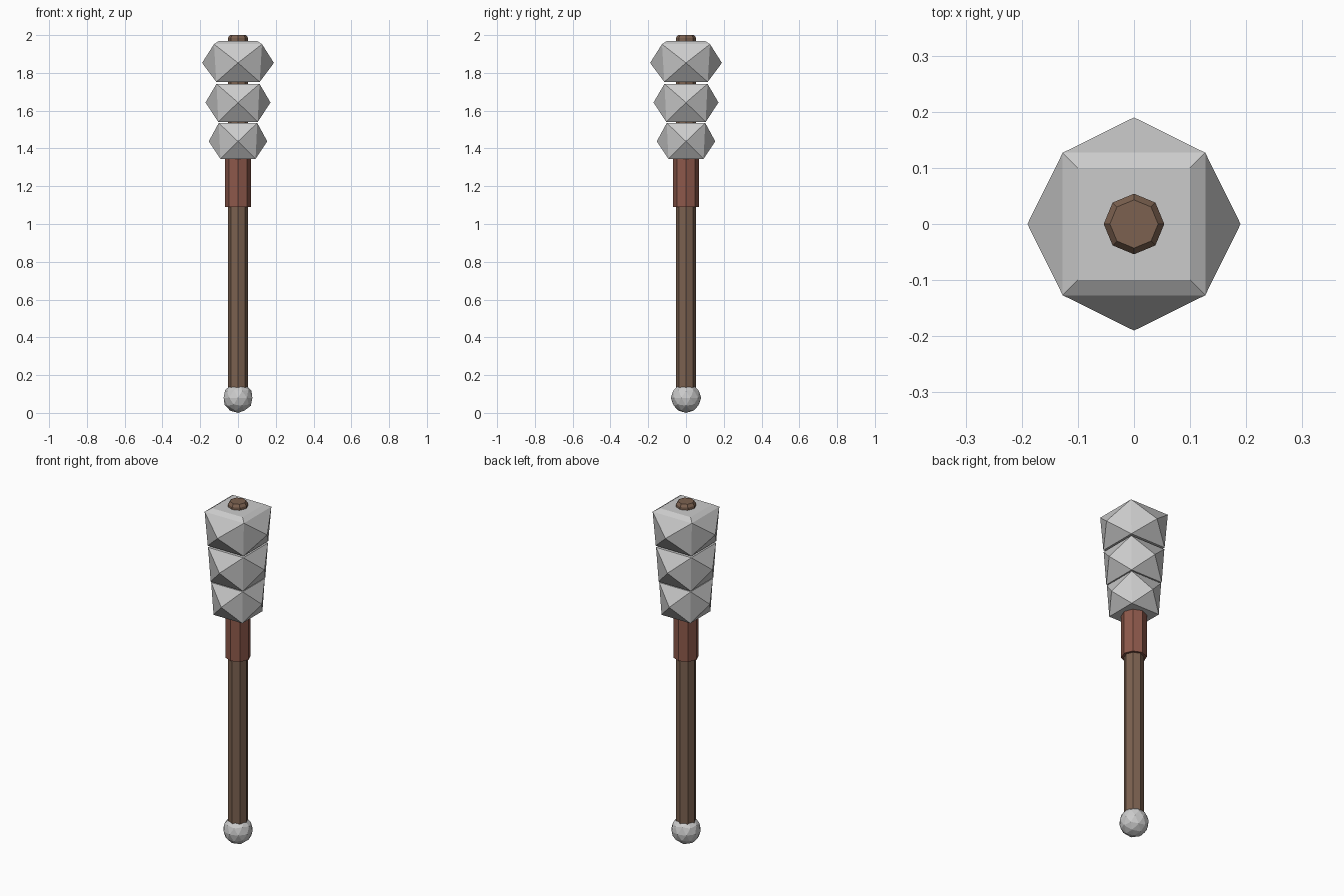
import bpy, bmesh

if "Cube" in bpy.data.objects:
    bpy.data.objects.remove(bpy.data.objects["Cube"])


def finish(name, bm, color=None):
    bmesh.ops.recalc_face_normals(bm, faces=bm.faces)
    mesh = bpy.data.meshes.new(name)
    bm.to_mesh(mesh)
    bm.free()
    obj = bpy.data.objects.new(name, mesh)
    bpy.context.collection.objects.link(obj)
    if color:
        mat = bpy.data.materials.new(name + "_material")
        mat.diffuse_color = (*color, 1)
        mat.use_nodes = True
        mat.node_tree.nodes["Principled BSDF"].inputs["Base Color"].default_value = mat.diffuse_color
        mesh.materials.append(mat)


def lathe(name, profile, color, sides=8):
    """Faceted rod from (radius, z) rings, with a corner on each axis."""
    from math import cos, sin, tau
    bm = bmesh.new()
    rings = [[bm.verts.new((r * cos(tau * i / sides), r * sin(tau * i / sides), z))
              for i in range(sides)] for r, z in profile]
    for a, b in zip(rings, rings[1:]):
        for i in range(sides):
            j = (i + 1) % sides
            bm.faces.new((a[i], a[j], b[j], b[i]))
    bm.faces.new(rings[0][::-1])
    bm.faces.new(rings[-1])
    finish(name, bm, color)


def stone(name, bottom, top, peak, cap=None):
    """Tapered square block, each side raised to a point; (half width, z)."""
    bm = bmesh.new()
    corners = [(-1, -1), (1, -1), (1, 1), (-1, 1)]
    rings = [[bm.verts.new((x * w, y * w, z)) for x, y in corners]
             for w, z in (bottom, top, cap) if True] if cap else \
            [[bm.verts.new((x * w, y * w, z)) for x, y in corners]
             for w, z in (bottom, top)]
    r, pz = peak
    for i, (dx, dy) in enumerate([(0, -1), (1, 0), (0, 1), (-1, 0)]):
        j = (i + 1) % 4
        tip = bm.verts.new((dx * r, dy * r, pz))
        loop = [rings[0][i], rings[0][j], rings[1][j], rings[1][i]]
        for k in range(4):
            bm.faces.new((loop[k], loop[(k + 1) % 4], tip))
        if cap:
            bm.faces.new((rings[1][i], rings[1][j], rings[2][j], rings[2][i]))
    bm.faces.new(rings[0][::-1])
    bm.faces.new(rings[-1])
    finish(name, bm)


# Wooden shaft with chamfered tip, and leather collar
lathe("shaft", [(0.054, 0.08), (0.054, 1.985), (0.043, 2.0)], (0.2, 0.12, 0.08))
lathe("collar", [(0.068, 1.09), (0.068, 1.36)], (0.27, 0.1, 0.07))

# Three stacked stones of the head
stone("lower_stone", (0.093, 1.345), (0.102, 1.535), (0.155, 1.437))
stone("middle_stone", (0.104, 1.54), (0.114, 1.742), (0.172, 1.643))
stone("upper_stone", (0.115, 1.752), (0.127, 1.952), (0.19, 1.853), cap=(0.1, 1.97))

# Round pommel
bm = bmesh.new()
bmesh.ops.create_icosphere(bm, subdivisions=2, radius=0.08)
bmesh.ops.translate(bm, verts=bm.verts, vec=(0, 0, 0.08))
finish("pommel", bm)
